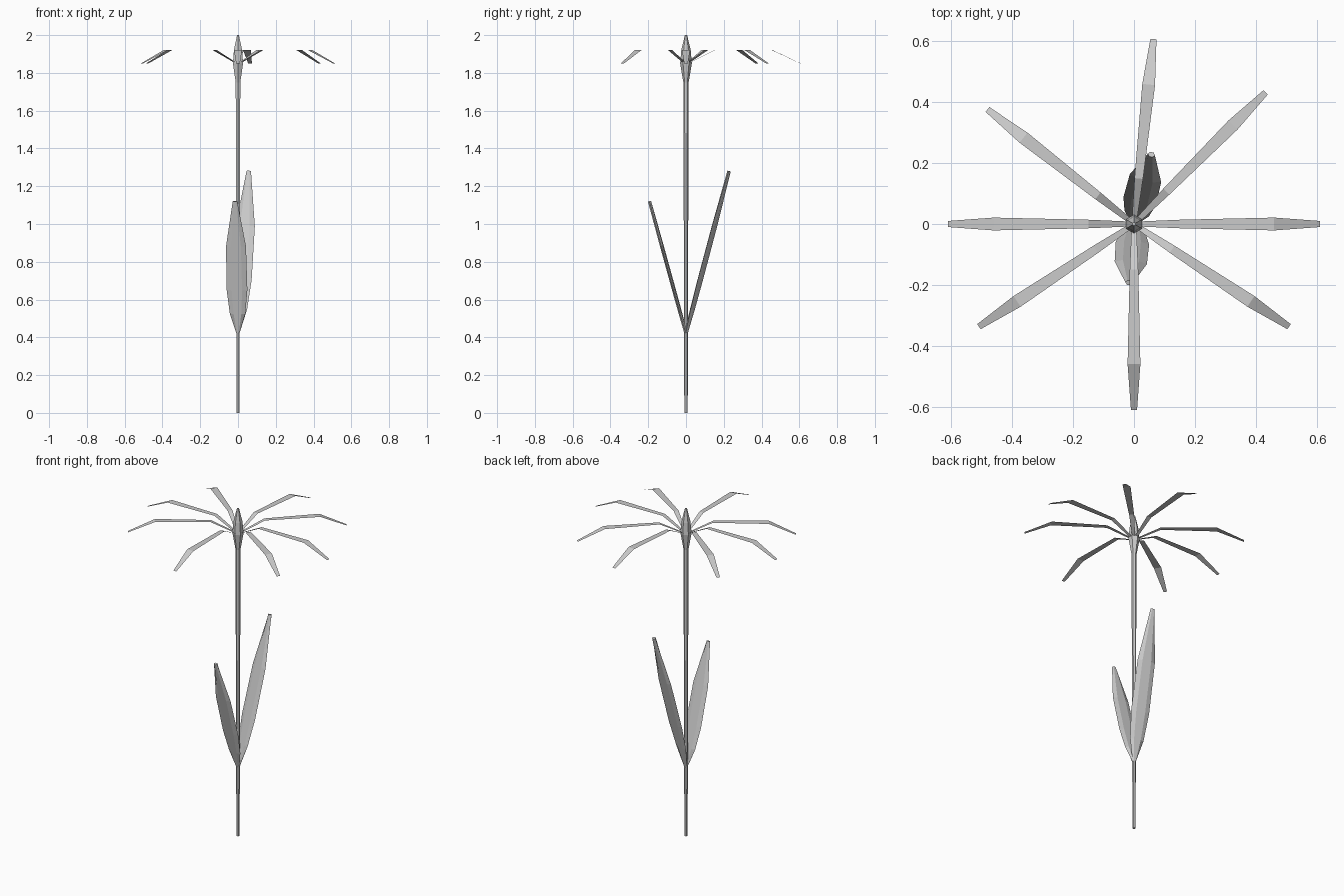
import bpy
import bmesh
from math import cos, sin, radians, tau
from mathutils import Vector

cube = bpy.data.objects.get("Cube")
if cube:
    bpy.data.objects.remove(cube, do_unlink=True)

grey = bpy.data.materials.new("plain grey")
grey.use_nodes = True
colour = (0.6, 0.6, 0.6, 1)
grey.diffuse_color = colour
grey.node_tree.nodes["Principled BSDF"].inputs["Base Color"].default_value = colour


def loft(name, rings, closed=True):
    """Skin a list of point rings; closed rings also get end caps."""
    bm = bmesh.new()
    rows = [[bm.verts.new(p) for p in ring] for ring in rings]
    n = len(rows[0])
    for a, b in zip(rows, rows[1:]):
        for i in range(n if closed else n - 1):
            j = (i + 1) % n
            bm.faces.new((a[i], a[j], b[j], b[i]))
    if closed:
        bm.faces.new(rows[0][::-1])
        bm.faces.new(rows[-1])
        bmesh.ops.recalc_face_normals(bm, faces=bm.faces)
    mesh = bpy.data.meshes.new(name)
    bm.to_mesh(mesh)
    bm.free()
    mesh.materials.append(grey)
    obj = bpy.data.objects.new(name, mesh)
    bpy.context.collection.objects.link(obj)
    return obj


def hexagon(r, z):
    return [(r * sin(tau * i / 6), r * cos(tau * i / 6), z) for i in range(6)]


# Six-sided stem and flower bud
loft("stem", [hexagon(0.009, 0), hexagon(0.014, 1.75)])
loft("bud", [hexagon(r, z) for r, z in
             ((0.014, 1.75), (0.031, 1.85), (0.025, 1.92), (0.006, 2.0))])


# Thin bent petals: radius, height, half width
petal_path = ((0.01, 1.85, 0.008), (0.15, 1.92, 0.014),
              (0.46, 1.92, 0.021), (0.61, 1.85, 0.010))
for k, angle in enumerate((0, 45, 84, 142, 180, 213.5, 270, 326.5)):
    out = Vector((cos(radians(angle)), sin(radians(angle)), 0))
    side = Vector((out.y, -out.x, 0))
    strips = [[out * r + Vector((0, 0, z)) + side * w * s for s in (1, -1)]
              for r, z, w in petal_path]
    loft(f"petal_{k + 1}", [strip[::-1] for strip in strips], closed=False)


# Flattened six-sided leaves: fraction of length, half width
leaf_shape = ((0, 0.008), (0.15, 0.041), (0.33, 0.055),
              (0.66, 0.053), (1, 0.012))


def leaf(name, tip, thick=0.008):
    base = Vector((0, 0, 0.42))
    axis = Vector(tip) - base
    side = axis.cross(Vector((0, 0, 1))).normalized()
    normal = side.cross(axis).normalized()
    section = ((1, 0), (0.5, 1), (-0.5, 1), (-1, 0), (-0.5, -1), (0.5, -1))
    loft(name, [[base + axis * f + side * w * u + normal * thick * v
                 for u, v in section] for f, w in leaf_shape])


leaf("back_leaf", (0.057, 0.228, 1.28))
leaf("front_leaf", (-0.016, -0.193, 1.12))
